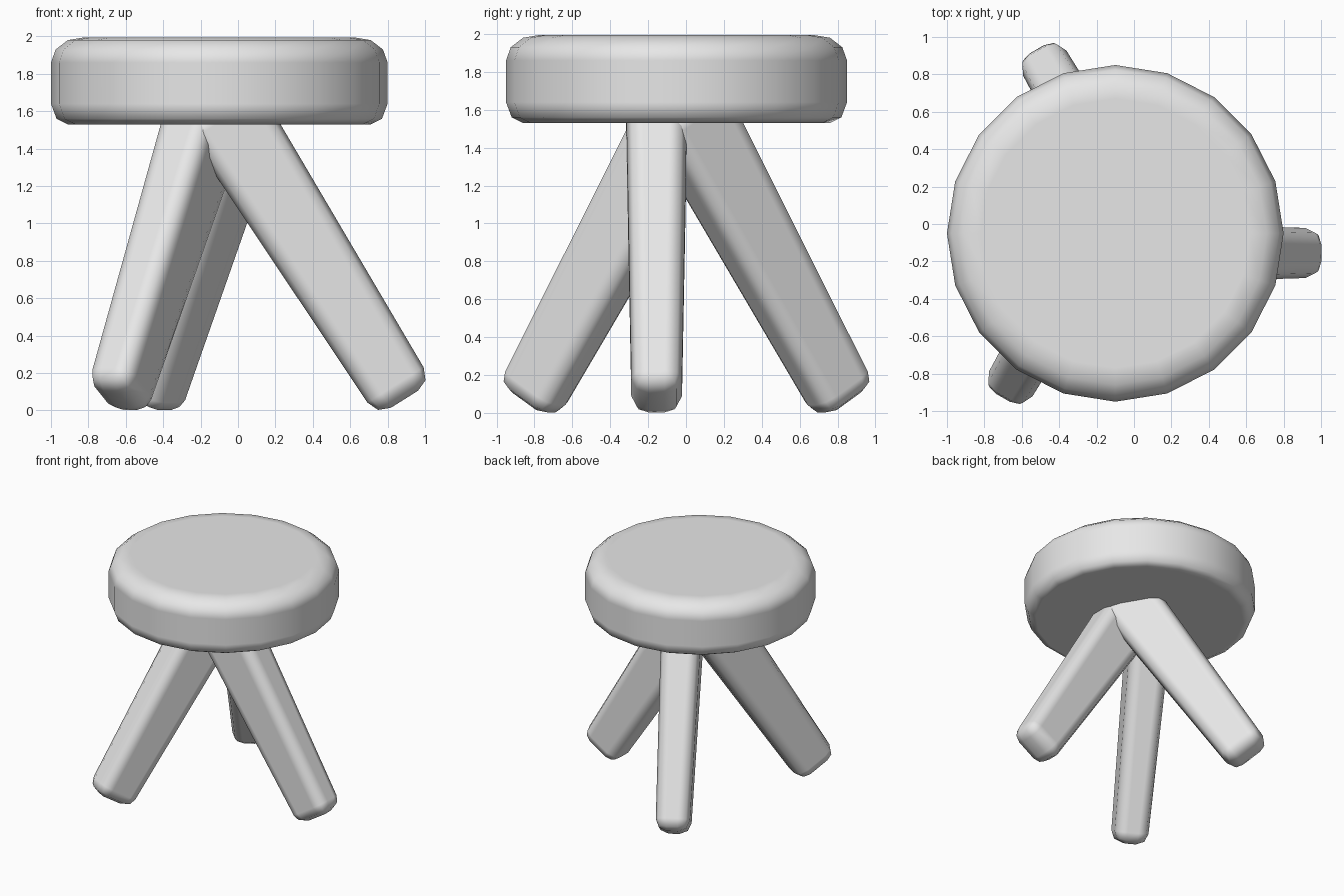
import bpy
import bmesh
from math import radians, cos, sin, tau
from mathutils import Matrix

if "Cube" in bpy.data.objects:
    bpy.data.objects.remove(bpy.data.objects["Cube"])

grey = bpy.data.materials.new("plain_grey")
grey.use_nodes = True
grey.diffuse_color = (0.8, 0.8, 0.8, 1)
grey.node_tree.nodes["Principled BSDF"].inputs["Base Color"].default_value = (0.8, 0.8, 0.8, 1)


def finish(bm, name, matrix):
    """Turn a bmesh into a smooth object whose large faces stay flat."""
    bmesh.ops.recalc_face_normals(bm, faces=bm.faces)
    mesh = bpy.data.meshes.new(name)
    bm.to_mesh(mesh)
    bm.free()
    mesh.materials.append(grey)
    for poly in mesh.polygons:
        poly.use_smooth = True
    obj = bpy.data.objects.new(name, mesh)
    bpy.context.collection.objects.link(obj)
    obj.matrix_world = matrix
    obj.modifiers.new("flat_faces", "WEIGHTED_NORMAL").weight = 100
    return obj


# Seat: a rounded disc lathed from a (radius, height) profile
SIDES = 20
profile = [(0.81, 1.53), (0.87, 1.56), (0.9, 1.64), (0.9, 1.86),
           (0.875, 1.93), (0.81, 1.98), (0.72, 1.995)]
bm = bmesh.new()
rings = [[bm.verts.new((r * cos(tau * i / SIDES), r * sin(tau * i / SIDES), z))
          for i in range(SIDES)] for r, z in profile]
for low, high in zip(rings, rings[1:]):
    for i in range(SIDES):
        j = (i + 1) % SIDES
        bm.faces.new((low[i], low[j], high[j], high[i]))
bm.faces.new(rings[0])
bm.faces.new(rings[-1])
finish(bm, "seat", Matrix.Translation((-0.1, -0.05, 0)))


# Legs: tapered beams with rounded edges, splayed around a common centre
def add_leg(name, angle):
    bm = bmesh.new()
    bmesh.ops.create_cube(bm, size=1)
    for v in bm.verts:
        top = v.co.z > 0
        v.co.x *= 0.455 if top else 0.35
        v.co.y *= 0.325 if top else 0.265
        v.co.z = 1.87 if top else 0
    bmesh.ops.bevel(bm, geom=bm.edges[:], offset=0.09, segments=2,
                    profile=0.5, affect="EDGES")
    place = (Matrix.Translation((-0.073, -0.05, 0))
             @ Matrix.Rotation(radians(angle), 4, "Z")
             @ Matrix.Translation((0.963, -0.105, 0.06))
             @ Matrix.Rotation(radians(-32.1), 4, "Y"))
    finish(bm, name, place)


for name, angle in (("left_leg", 0), ("back_right_leg", 120), ("front_right_leg", 240)):
    add_leg(name, angle)
